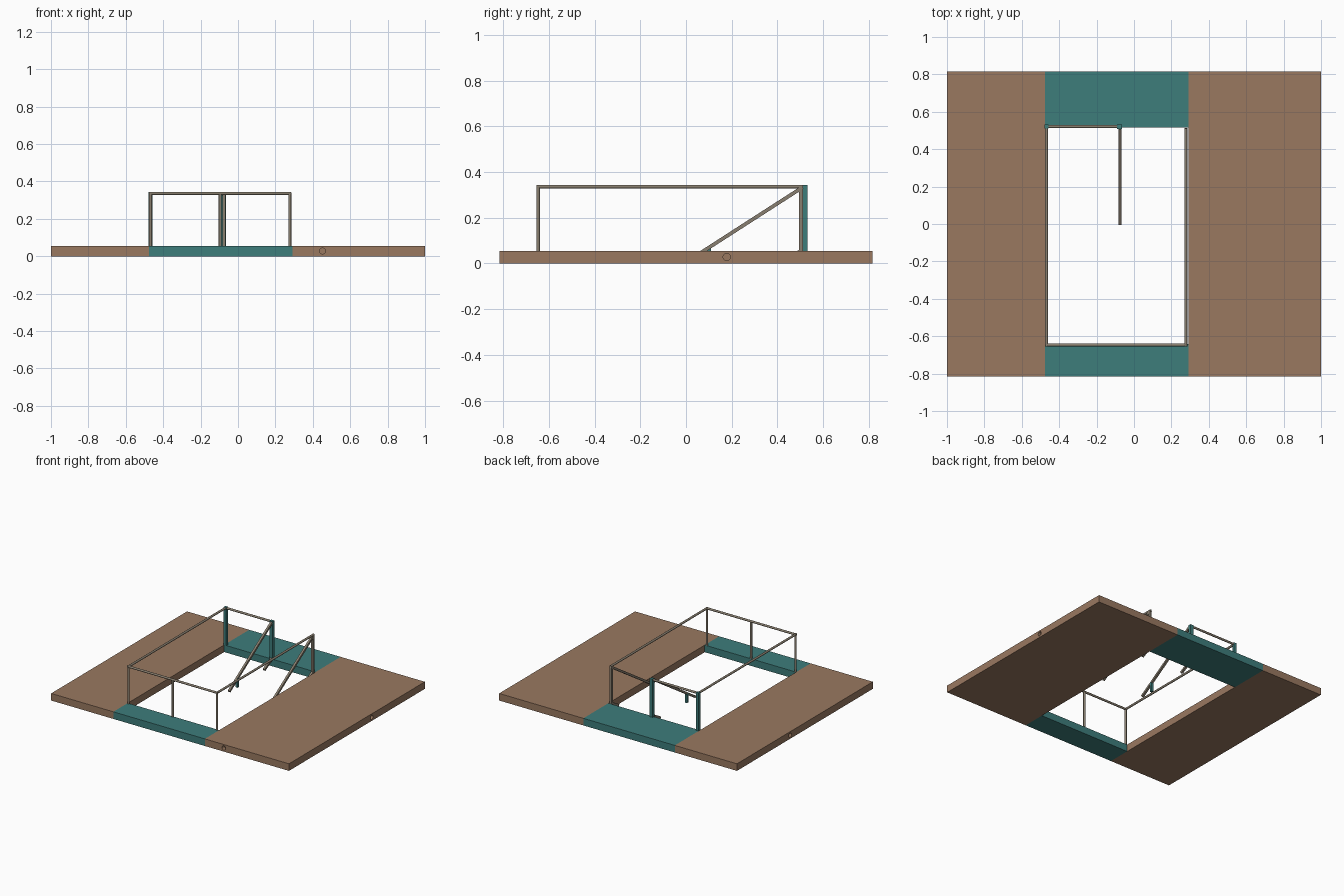
import bpy
from mathutils import Vector

if "Cube" in bpy.data.objects:
    bpy.data.objects.remove(bpy.data.objects["Cube"])


def material(name, rgb):
    m = bpy.data.materials.new(name)
    m.diffuse_color = (*rgb, 1)
    m.use_nodes = True
    m.node_tree.nodes["Principled BSDF"].inputs["Base Color"].default_value = m.diffuse_color
    return m


BROWN = material("brown", (0.32, 0.19, 0.118))
TEAL = material("teal", (0.048, 0.205, 0.198))
METAL = material("grey metal", (0.25, 0.212, 0.16))


def box(name, lo, hi, mat):
    """Box between two corners."""
    lo, hi = Vector(lo), Vector(hi)
    bpy.ops.mesh.primitive_cube_add(size=1, location=(lo + hi) / 2)
    ob = bpy.context.object
    ob.name = name
    ob.scale = hi - lo
    bpy.ops.object.transform_apply(location=False, rotation=False)
    ob.data.materials.append(mat)
    return ob


def bar(name, a, b, mat=METAL, w=0.016, sides=4):
    """Square bar, or round pipe when sides > 4, running from a to b."""
    a, b = Vector(a), Vector(b)
    d = b - a
    rot = d.to_track_quat('Z', 'Y').to_euler()
    mid = (a + b) / 2
    if sides == 4:
        bpy.ops.mesh.primitive_cube_add(size=1, location=mid, rotation=rot)
        bpy.context.object.scale = (w, w, d.length)
    else:
        bpy.ops.mesh.primitive_cylinder_add(vertices=sides, radius=w / 2, depth=d.length,
                                            location=mid, rotation=rot)
    ob = bpy.context.object
    ob.name = name
    bpy.ops.object.transform_apply(location=False, rotation=False)
    if sides > 4:
        bpy.ops.object.shade_smooth_by_angle()
    ob.data.materials.append(mat)
    return ob


def pipe(name, a, b):
    return bar(name, a, b, METAL, 0.016, 16)


def drill(target, a, b):
    """Blind round socket in the edge of a deck."""
    cutter = bar("socket_cutter", a, b, BROWN, 0.032, 24)
    cutter.hide_render = True
    mod = target.modifiers.new("socket", 'BOOLEAN')
    mod.operation = 'DIFFERENCE'
    mod.solver = 'EXACT'
    mod.object = cutter
    bpy.context.view_layer.objects.active = target
    bpy.ops.object.modifier_apply(modifier=mod.name)
    bpy.data.objects.remove(cutter)


# Platform around the rectangular opening
T = 0.054
W, E, S, N, D = -0.477, 0.292, -0.642, 0.515, 0.816
left = box("left_deck", (-1, -D, 0), (W, D, T), BROWN)
right = box("right_deck", (E, -D, 0), (1, D, T), BROWN)
box("front_deck", (W, -D, 0), (E, S, T), TEAL)
box("back_deck", (W, N, 0), (E, D, T), TEAL)

# Round sockets in the platform edges
drill(right, (0.452, -D - 0.02, 0.028), (0.452, -D + 0.03, 0.028))
drill(right, (0.97, 0.178, 0.028), (1.02, 0.178, 0.028))
drill(left, (-0.97, 0.178, 0.028), (-1.02, 0.178, 0.028))

# Guard rails
L, R, M, F, B, H = -0.468, 0.277, -0.075, -0.647, 0.521, 0.336
pipe("left_rail", (L, F - 0.007, H), (L, B + 0.008, H))
pipe("right_rail", (R, F - 0.007, H), (R, 0.511, H))
pipe("front_rail", (L - 0.007, F, H), (R + 0.007, F, H))
pipe("back_rail", (L, B, H), (M, B, H))

# Posts
for x in (L, -0.095, R):
    pipe("front_post", (x, F, T), (x, F, H))
bar("right_back_post", (R, 0.503, T - 0.01), (R, 0.503, H))
box("left_back_post", (L - 0.01, 0.511, T), (L + 0.01, 0.531, H + 0.008), TEAL)
box("middle_back_post", (-0.091, 0.509, T), (-0.065, 0.531, H + 0.008), TEAL)

# Sloping handrails, with a short lower length at the head
for x in (M, R):
    bar("sloping_handrail", (x, 0.0, 0.005), (x, 0.51, 0.333))
    bar("lower_sloping_rail", (x, 0.42, 0.008), (x, 0.51, 0.058))

# Short support under the handrail
bar("handrail_support", (M, 0.1, 0.0), (M, 0.1, 0.07), TEAL, 0.018)
